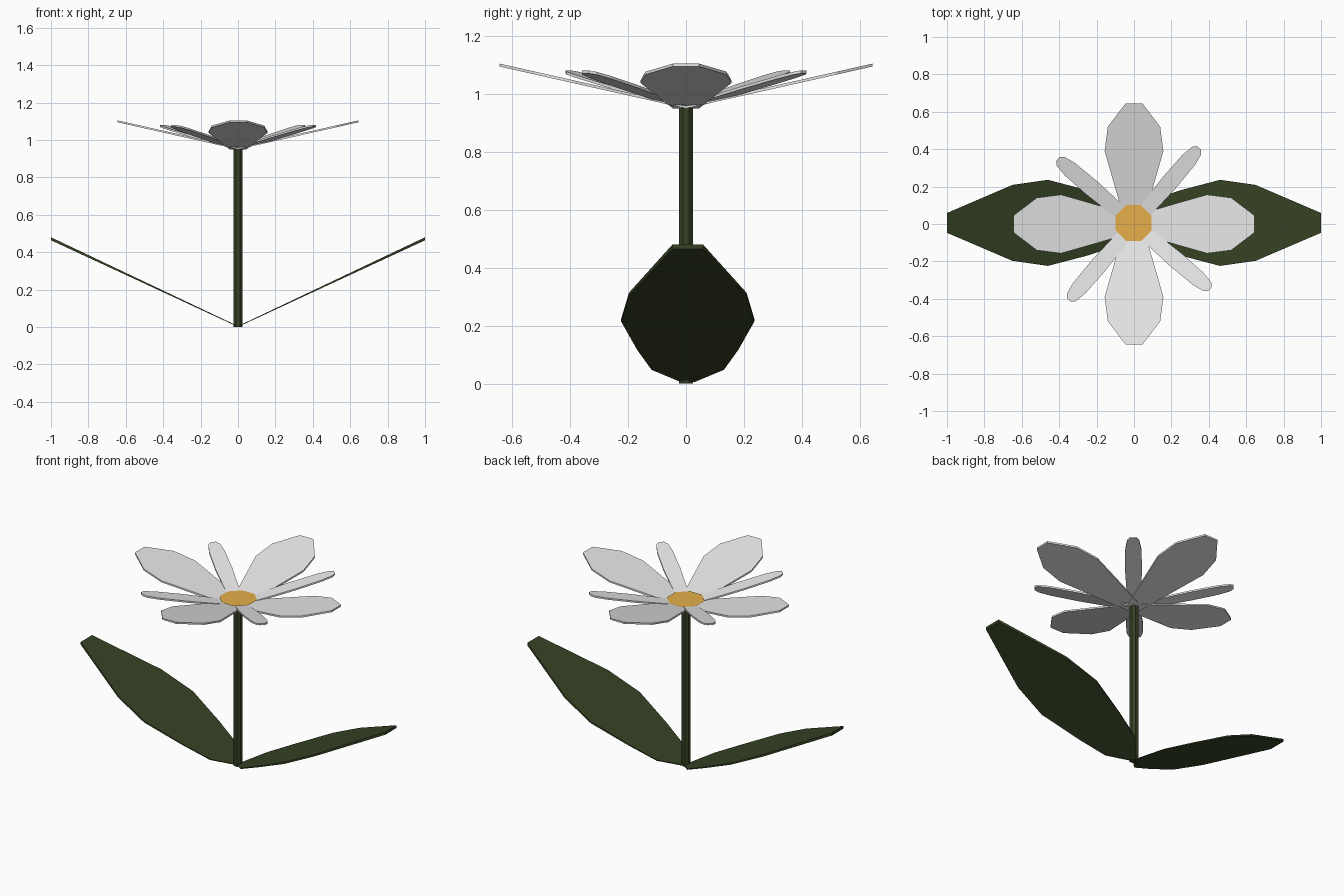
import bpy, bmesh
from math import radians
from mathutils import Matrix

old = bpy.data.objects.get("Cube")
if old:
    bpy.data.objects.remove(old, do_unlink=True)


def make_material(name, rgb):
    mat = bpy.data.materials.new(name)
    mat.use_nodes = True
    mat.diffuse_color = (*rgb, 1)
    mat.node_tree.nodes["Principled BSDF"].inputs["Base Color"].default_value = (*rgb, 1)
    return mat


green = make_material("leaf green", (0.037, 0.055, 0.018))
white = make_material("petal white", (0.8, 0.8, 0.8))
orange = make_material("centre orange", (0.78, 0.43, 0.07))


def finish(name, bm, mat):
    bmesh.ops.recalc_face_normals(bm, faces=bm.faces)
    mesh = bpy.data.meshes.new(name)
    bm.to_mesh(mesh)
    bm.free()
    mesh.materials.append(mat)
    obj = bpy.data.objects.new(name, mesh)
    bpy.context.collection.objects.link(obj)
    return obj


def blade(name, outline, base_z, slope, thick, angle, mat, shift=0):
    """Flat rising slab along +x; outline holds (distance, half width)."""
    bm = bmesh.new()
    rings = []
    end = outline[-1][0]
    for r, w in outline:
        top = base_z + slope * r
        low = top - thick[0] - (thick[1] - thick[0]) * r / end
        rings.append([bm.verts.new((r, y + shift, z)) for y, z in
                      ((-w, low), (w, low), (w, top), (-w, top))])
    for a, b in zip(rings, rings[1:]):
        for i in range(4):
            j = (i + 1) % 4
            bm.faces.new((a[i], a[j], b[j], b[i]))
    bm.faces.new(rings[0])
    bm.faces.new(rings[-1])
    bm.transform(Matrix.Rotation(radians(angle), 4, "Z"))
    return finish(name, bm, mat)


def column(name, sides, r_low, r_high, z_low, z_high, mat):
    bm = bmesh.new()
    bmesh.ops.create_cone(bm, cap_ends=True, segments=sides, radius1=r_low,
                          radius2=r_high, depth=z_high - z_low)
    bm.transform(Matrix.Translation((0, 0, (z_low + z_high) / 2))
                 @ Matrix.Rotation(radians(180 / sides), 4, "Z"))
    return finish(name, bm, mat)


# Stem
column("stem", 8, 0.026, 0.026, 0, 0.96, green)

# Two broad leaves, mirrored left and right
leaf_outline = [(0.01, 0.025), (0.1, 0.125), (0.25, 0.175), (0.46, 0.23),
                (0.65, 0.203), (1.0, 0.053)]
for name, angle, shift in (("left_leaf", 0, 0.006), ("right_leaf", 180, -0.006)):
    blade(name, leaf_outline, 0.005, 0.475, (0.004, 0.016), angle, green, shift)

# Four broad petals and four narrow petals between them
broad = [(0.0, 0.045), (0.39, 0.157), (0.52, 0.14), (0.645, 0.045)]
narrow = [(0.0, 0.03), (0.15, 0.04), (0.3, 0.046), (0.45, 0.043),
          (0.515, 0.032), (0.535, 0.015)]
for i in range(4):
    blade(f"broad_petal_{i + 1}", broad, 0.96, 0.225, (0.01, 0.01), 90 * i, white)
    blade(f"narrow_petal_{i + 1}", narrow, 0.961, 0.225, (0.01, 0.01),
          90 * i + 49.5, white)

# Flower centre
centre = column("flower_centre", 8, 0.04, 0.104, 0.958, 0.986, orange)
centre.location = (-0.002, 0.005, 0)
